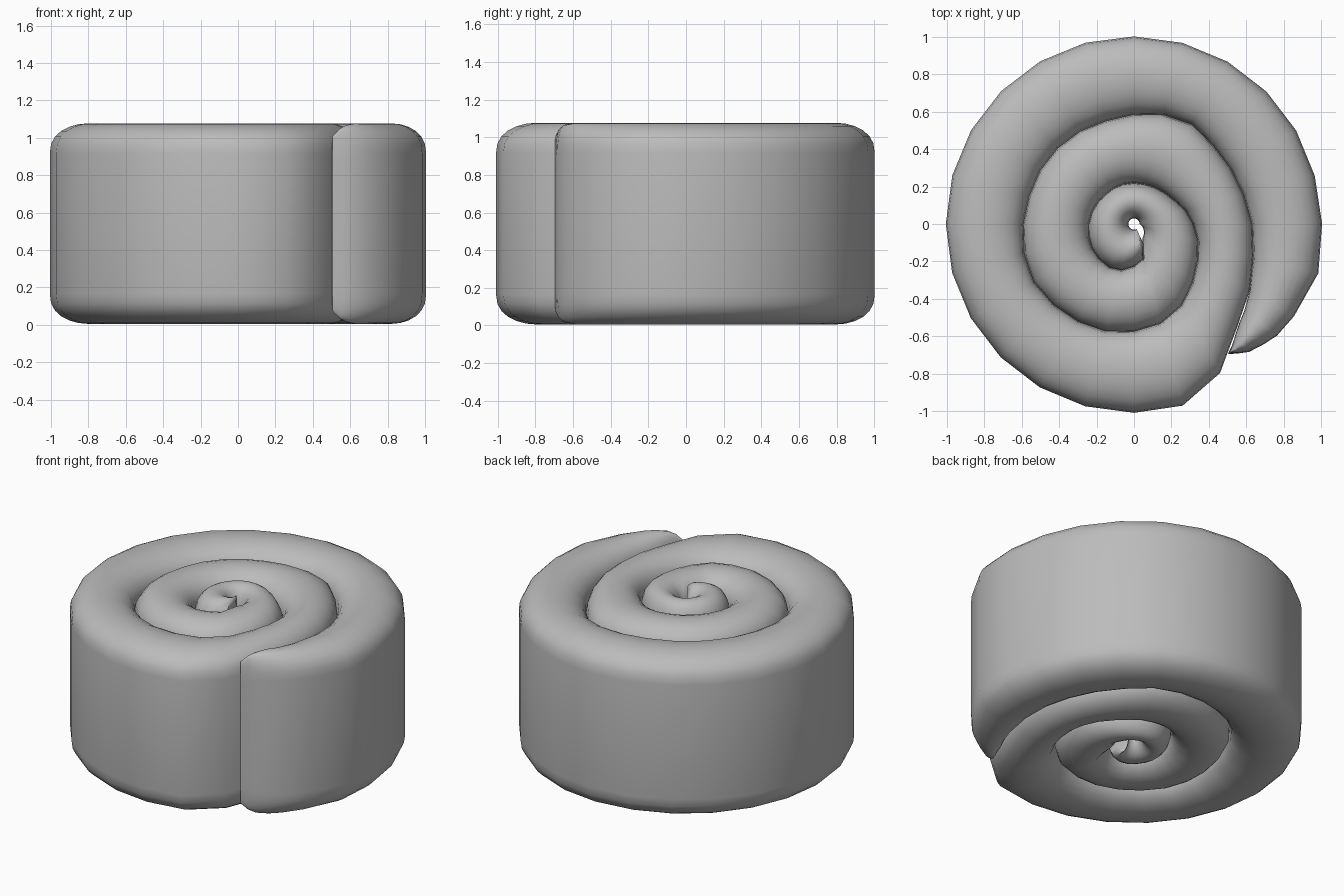
import bpy, bmesh, math

cube = bpy.data.objects.get("Cube")
if cube:
    bpy.data.objects.remove(cube, do_unlink=True)

# Spiral edge of the rolled dough: (angle in degrees, radius), from the loose end inward
EDGE = [(-54, .86), (-48, .92), (-38, .97), (-15, 1.02), (6, 1), (284, 1.01), (297, .95), (306, .86),
        (315, .78), (340, .67), (371, .61), (400, .59), (423, .62), (462, .57),
        (528, .58), (567, .62), (620, .59), (652, .54), (683, .41), (715, .33),
        (755, .24), (788, .22), (860, .22), (932, .26), (968, .27), (1004, .2),
        (1020, .09), (1080, .03)]
LOW, HIGH, ROUND = 0.005, 1.077, 0.16
ARC = 12


def radius(angle):
    """Radius of the spiral edge at an angle."""
    for (a, ra), (b, rb) in zip(EDGE, EDGE[1:]):
        if angle <= b:
            return ra + (rb - ra) * max(0, angle - a) / (b - a)
    return EDGE[-1][1]


def section(bm, angle, squash):
    """One pillow-edged cross-section of the strip."""
    outer = radius(angle)
    inner = min(radius(angle + 360), outer - 0.004)
    mid, half = (outer + inner) / 2, (outer - inner) / 2
    c, s = math.cos(math.radians(angle)), math.sin(math.radians(angle))
    ring = []
    for side in (1, -1):
        for i in range(ARC + 1):
            a = math.pi * i / ARC
            r = mid + side * half * math.cos(a)
            rise = ROUND * (max(0, math.sin(a)) ** 0.85 - 1) - squash
            z = HIGH + rise if side > 0 else LOW - rise
            ring.append(bm.verts.new((r * c, r * s, z)))
    return ring


# Rolled strip, swept along the spiral
bm = bmesh.new()
angles = [-54, -51, -48, -43, -38, -30] + list(range(-15, 1006, 15)) + [1016]
squashes = [0.07, 0.03, 0.01]
rings = [section(bm, a, squashes[i] if i < len(squashes) else 0)
         for i, a in enumerate(angles)]
for first, second in zip(rings, rings[1:]):
    n = len(first)
    for i in range(n):
        j = (i + 1) % n
        bm.faces.new((first[i], first[j], second[j], second[i]))
bm.faces.new(rings[0])
bm.faces.new(rings[-1])
bmesh.ops.recalc_face_normals(bm, faces=bm.faces)
mesh = bpy.data.meshes.new("rolled_bun")
bm.to_mesh(mesh)
bm.free()
bun = bpy.data.objects.new("rolled_bun", mesh)
bpy.context.collection.objects.link(bun)

# Plain dough colour
dough = bpy.data.materials.new("plain_grey")
dough.use_nodes = True
colour = (0.5, 0.5, 0.5, 1)
dough.diffuse_color = colour
dough.node_tree.nodes["Principled BSDF"].inputs["Base Color"].default_value = colour
mesh.materials.append(dough)

# Soft shading
bpy.ops.object.select_all(action='DESELECT')
bun.select_set(True)
bpy.context.view_layer.objects.active = bun
bpy.ops.object.shade_smooth_by_angle(angle=math.radians(50))
